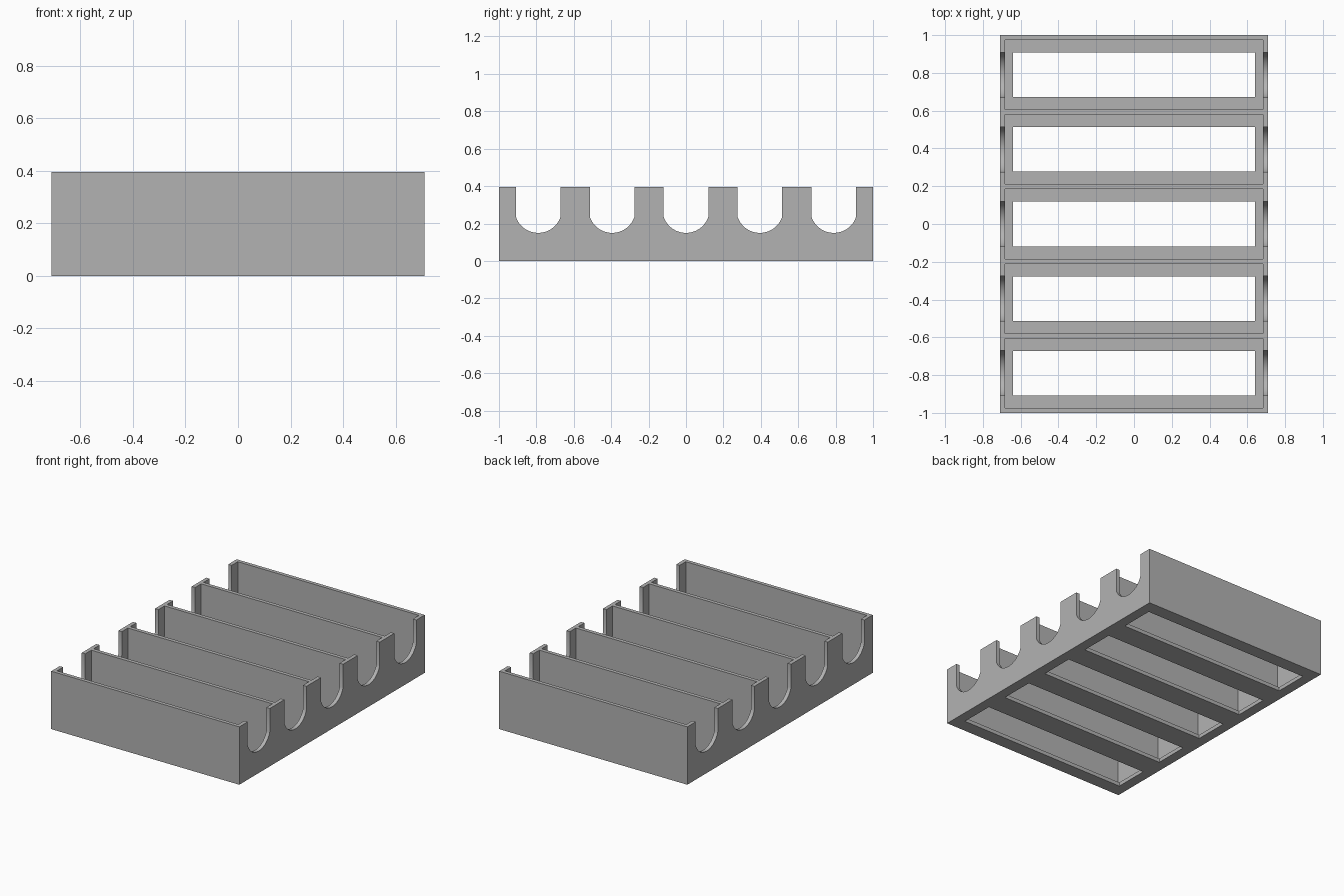
import bpy
import bmesh
import math
from mathutils import Matrix, Vector

cube = bpy.data.objects.get("Cube")
if cube:
    bpy.data.objects.remove(cube, do_unlink=True)

HALF_X, HALF_Y, HEIGHT = 0.71, 1.0, 0.395
WALL = 0.026
PITCH = 0.395
BAYS = [i * PITCH for i in range(-2, 3)]

grey = bpy.data.materials.new("plain grey")
grey.use_nodes = True
grey.diffuse_color = (0.45, 0.45, 0.45, 1)
grey.node_tree.nodes["Principled BSDF"].inputs["Base Color"].default_value = (0.45, 0.45, 0.45, 1)


def add_box(bm, half_x, half_y, z0, z1, y=0):
    size = Matrix.Diagonal((2 * half_x, 2 * half_y, z1 - z0, 1))
    bmesh.ops.create_cube(bm, size=1, matrix=Matrix.Translation((0, y, (z0 + z1) / 2)) @ size)


def add_prism(bm, outline, half_x):
    """Extrude a (y, z) outline across the full width."""
    face = bm.faces.new([bm.verts.new((-half_x, y, z)) for y, z in outline])
    new = bmesh.ops.extrude_face_region(bm, geom=[face])["geom"]
    verts = [v for v in new if isinstance(v, bmesh.types.BMVert)]
    bmesh.ops.translate(bm, verts=verts, vec=Vector((2 * half_x, 0, 0)))


def make_object(name, bm):
    bmesh.ops.recalc_face_normals(bm, faces=bm.faces)
    mesh = bpy.data.meshes.new(name)
    bm.to_mesh(mesh)
    bm.free()
    mesh.materials.append(grey)
    obj = bpy.data.objects.new(name, mesh)
    bpy.context.collection.objects.link(obj)
    return obj


def cut(target, cutter):
    mod = target.modifiers.new("cut", "BOOLEAN")
    mod.operation, mod.solver, mod.object = "DIFFERENCE", "EXACT", cutter
    bpy.context.view_layer.update()
    evaluated = target.evaluated_get(bpy.context.evaluated_depsgraph_get())
    result = bpy.data.meshes.new_from_object(evaluated)
    target.modifiers.clear()
    target.data = result
    bpy.data.objects.remove(cutter, do_unlink=True)


# Solid tray block
bm = bmesh.new()
add_box(bm, HALF_X, HALF_Y, 0, HEIGHT)
tray = make_object("divided_tray", bm)

# Bay pockets, leaving thin walls and a thin floor
bm = bmesh.new()
for y in BAYS:
    add_box(bm, HALF_X - WALL, (PITCH - WALL) / 2, WALL, 0.6, y)
cut(tray, make_object("bay_cutter", bm))

# Long floor openings
bm = bmesh.new()
for y in BAYS:
    add_box(bm, 0.64, 0.118, -0.1, 0.1, y)
cut(tray, make_object("floor_opening_cutter", bm))

# Round-bottomed notches through both side walls
RADIUS, NOTCH_HALF, NOTCH_BOTTOM = 0.126, 0.119, 0.15
SWEEP = math.asin(NOTCH_HALF / RADIUS)
bm = bmesh.new()
for y in BAYS:
    outline = [(y + NOTCH_HALF, 0.6), (y - NOTCH_HALF, 0.6)]
    for i in range(25):
        a = SWEEP * (i / 12 - 1)
        outline.append((y + RADIUS * math.sin(a), NOTCH_BOTTOM + RADIUS * (1 - math.cos(a))))
    add_prism(bm, outline, 1)
cut(tray, make_object("notch_cutter", bm))

# Smooth notch curves, crisp edges elsewhere
bpy.ops.object.select_all(action="DESELECT")
tray.select_set(True)
bpy.context.view_layer.objects.active = tray
bpy.ops.object.shade_smooth_by_angle(angle=math.radians(30))
